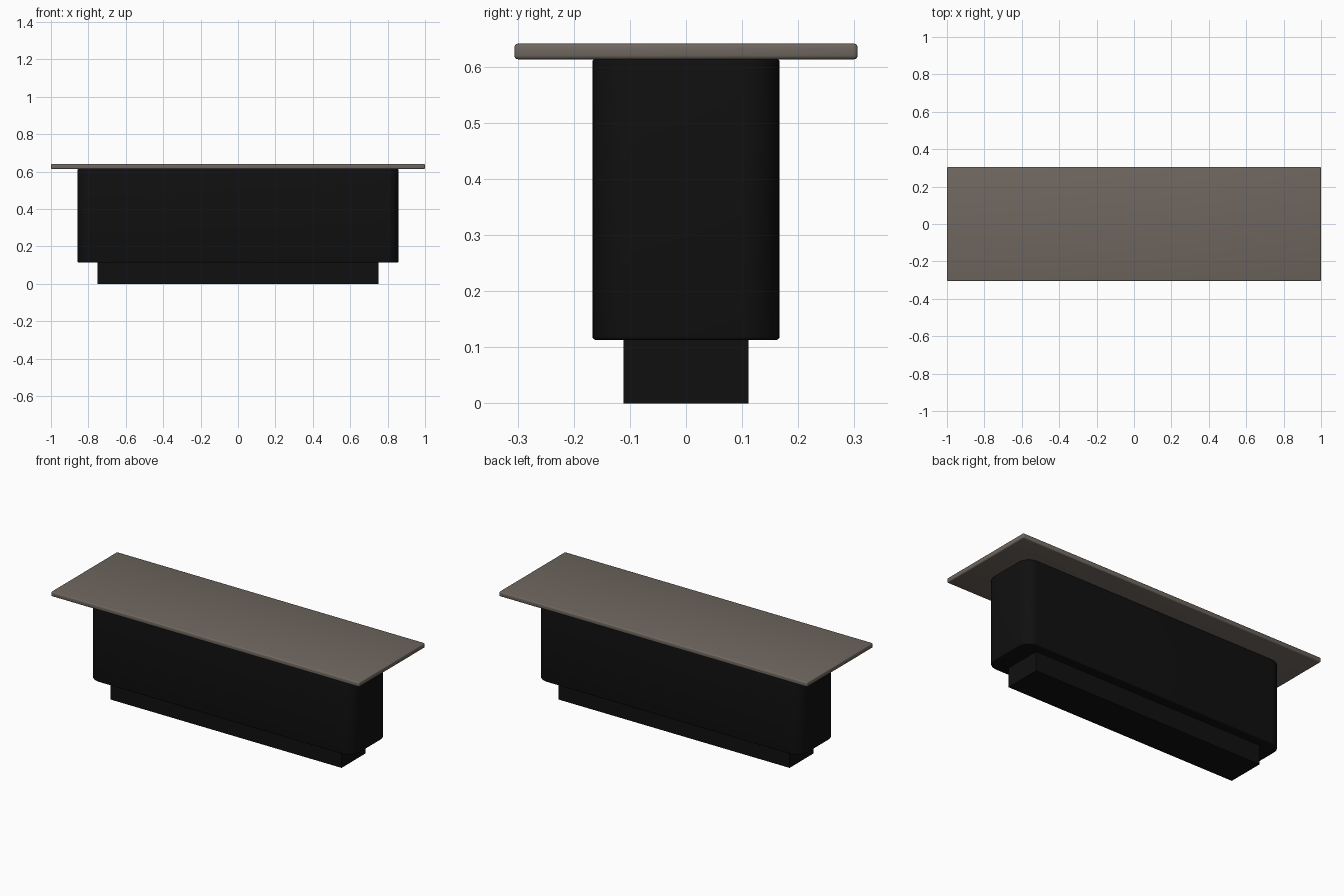
import bpy, bmesh, math

if "Cube" in bpy.data.objects:
    bpy.data.objects.remove(bpy.data.objects["Cube"])


def material(name, rgb):
    m = bpy.data.materials.new(name)
    m.diffuse_color = (*rgb, 1)
    m.use_nodes = True
    m.node_tree.nodes["Principled BSDF"].inputs["Base Color"].default_value = m.diffuse_color
    return m


def slab(name, half_x, half_y, z0, z1, mat, corner=0.0, edge=0.0):
    """Box with optional rounded vertical corners and softened horizontal edges."""
    bm = bmesh.new()
    bmesh.ops.create_cube(bm, size=1)
    for v in bm.verts:
        v.co = (v.co.x * 2 * half_x, v.co.y * 2 * half_y,
                z0 + (v.co.z + 0.5) * (z1 - z0))
    if corner:
        upright = [e for e in bm.edges
                   if abs(e.verts[0].co.z - e.verts[1].co.z) > 1e-4]
        bmesh.ops.bevel(bm, geom=upright, offset=corner, segments=8,
                        profile=0.5, affect='EDGES')
    me = bpy.data.meshes.new(name)
    bm.to_mesh(me)
    bm.free()
    me.materials.append(mat)
    ob = bpy.data.objects.new(name, me)
    bpy.context.collection.objects.link(ob)
    if edge:
        b = ob.modifiers.new("soft_edges", 'BEVEL')
        b.width = edge
        b.segments = 3
        b.limit_method = 'ANGLE'
        b.angle_limit = math.radians(40)
        bpy.context.view_layer.objects.active = ob
        ob.select_set(True)
        bpy.ops.object.modifier_apply(modifier=b.name)
        bpy.ops.object.shade_smooth_by_angle(angle=math.radians(40))
        ob.select_set(False)
    return ob


stone = material("warm_grey_top", (0.16, 0.135, 0.115))
black = material("black_body", (0.005, 0.005, 0.005))

# Recessed plinth, rounded counter body and overhanging top
slab("plinth", 0.75, 0.111, 0.0, 0.114, black)
slab("counter_body", 0.858, 0.167, 0.113, 0.614, black, corner=0.07, edge=0.006)
slab("counter_top", 1.0, 0.306, 0.613, 0.641, stone, edge=0.007)
